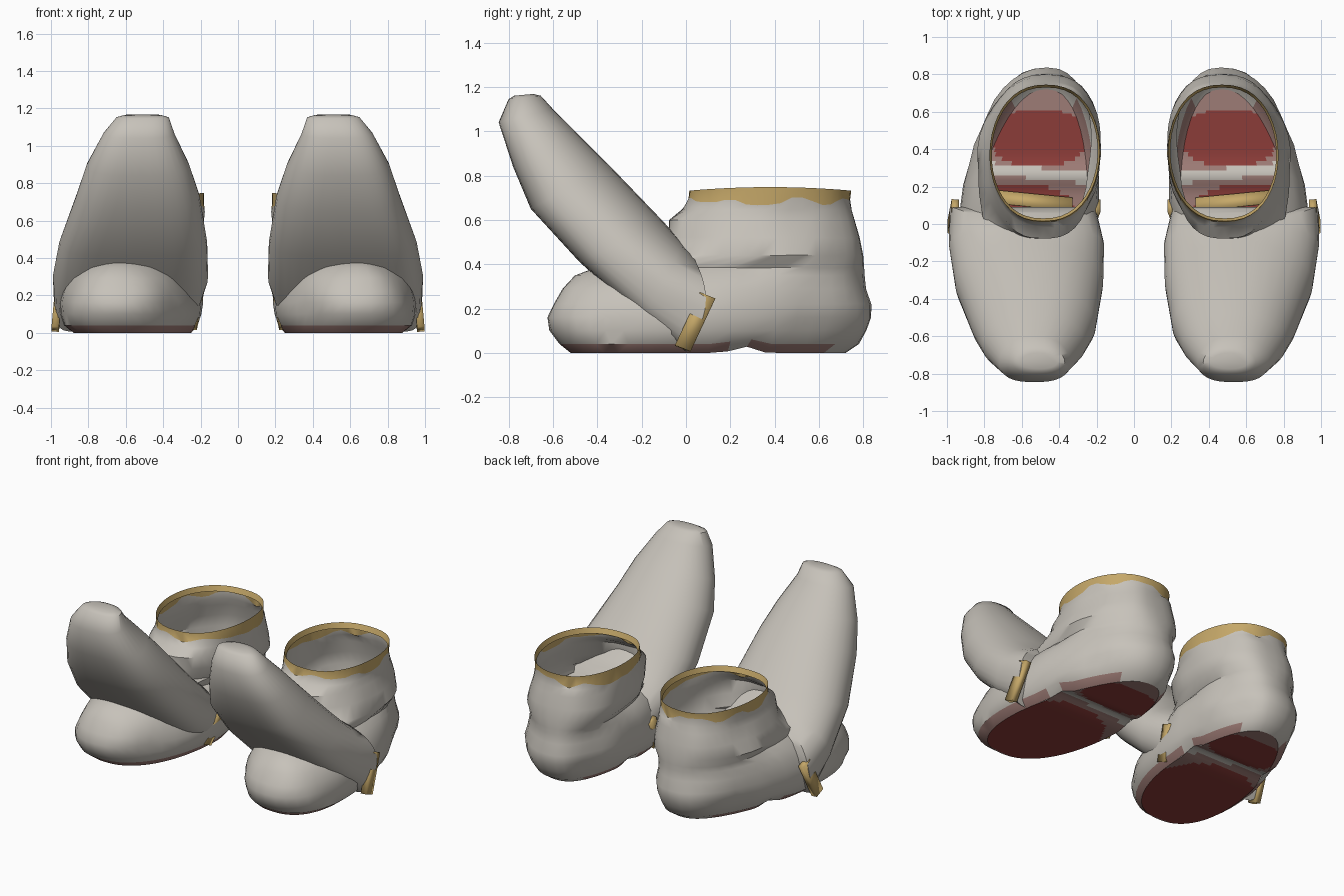
import bpy, bmesh, math
from mathutils import Vector, noise

cube = bpy.data.objects.get("Cube")
if cube:
    bpy.data.objects.remove(cube, do_unlink=True)


def material(name, rgb):
    m = bpy.data.materials.new(name)
    m.use_nodes = True
    m.diffuse_color = (*rgb, 1)
    m.node_tree.nodes["Principled BSDF"].inputs["Base Color"].default_value = (*rgb, 1)
    return m


GREY, GOLD, RED, MAUVE = range(4)
MATS = [material("warm_grey", (.57, .54, .49)), material("dull_gold", (.56, .39, .14)),
        material("sole_red", (.26, .045, .04)), material("sole_border", (.34, .2, .18))]


def build(name, rows, side, rule, closed=True, caps=False, angle=40):
    """Skin rows of points into one mesh, mirrored for the right shoe."""
    bm = bmesh.new()
    grid = [[bm.verts.new((p[0] * side, p[1], p[2])) for p in row] for row in rows]
    n = len(grid[0])
    for a, b in zip(grid, grid[1:]):
        for i in range(n if closed else n - 1):
            j = (i + 1) % n
            bm.faces.new((a[i], a[j], b[j], b[i]))
    if caps:
        bm.faces.new(grid[0])
        # the far end is closed with level strips between its two flanks
        end, q = grid[-1], n // 4
        for i in range(-q, q):
            a, b = end[i % n], end[(i + 1) % n]
            c, d = end[(2 * q - i - 1) % n], end[(2 * q - i) % n]
            bm.faces.new(list(dict.fromkeys((a, b, c, d))))
    bmesh.ops.remove_doubles(bm, verts=bm.verts, dist=.0005)
    bmesh.ops.recalc_face_normals(bm, faces=bm.faces)
    for f in bm.faces:
        c = f.calc_center_median()
        f.material_index = rule(Vector((c.x * side, c.y, c.z)))
    me = bpy.data.meshes.new(name)
    bm.to_mesh(me)
    bm.free()
    for m in MATS:
        me.materials.append(m)
    ob = bpy.data.objects.new(name, me)
    bpy.context.collection.objects.link(ob)
    bpy.ops.object.select_all(action='DESELECT')
    ob.select_set(True)
    bpy.context.view_layer.objects.active = ob
    bpy.ops.object.shade_smooth_by_angle(angle=math.radians(angle))
    return ob


def power(v, p):
    return math.copysign(abs(v) ** p, v)


# Boot rings: height, front y, back y, front half width, back half width, front centre x
RINGS = [(0, -.52, .72, .35, .25, .63), (.04, -.57, .78, .395, .29, .645),
         (.1, -.61, .81, .405, .32, .65), (.16, -.62, .835, .40, .34, .65),
         (.22, -.60, .84, .38, .35, .645), (.29, -.56, .815, .34, .35, .64),
         (.35, -.50, .81, .27, .35, .63), (.385, -.42, .81, .20, .35, .62),
         (.44, -.12, .805, .30, .34, .57), (.52, -.08, .785, .30, .33, .51),
         (.60, -.08, .76, .29, .31, .49), (.645, -.02, .745, .29, .30, .48),
         (.68, .01, .74, .295, .295, .48), (.74, .015, .745, .295, .295, .485),
         (.705, .03, .73, .283, .283, .485)]
BACK_X = .47


def outline(ring, s, c):
    z, yf, yb, hf, hb, cf = ring
    f = (s + 1) / 2
    x = cf + (BACK_X - cf) * f + (hf + (hb - hf) * f) * c
    return Vector((x, yf + (yb - yf) * f, z))


def arch(y):
    return .03 * math.exp(-((y - .26) / .06) ** 2)


def boot_rows():
    rows, n = [], 44
    for k, ring in enumerate(RINGS):
        row = []
        for i in range(n):
            t = math.tau * i / n
            p = outline(ring, math.sin(t), power(math.cos(t), .85))
            if k < 2:
                p.z += arch(p.y)
            elif k < 12:
                d = noise.noise_vector(p * 5) * .02
                p += Vector((d.x, d.y, d.z * .3))
            elif k == 12:
                p.z += .04 * noise.noise(p * 8)
            else:
                p.z += .008 * math.cos(2 * t)
            row.append(p)
        rows.append(row)
    return rows


def boot_rule(c):
    if c.z > .685:
        return GOLD
    return MAUVE if c.z < .035 and (c.y < .2 or .3 < c.y < .62) else GREY


# Sole grid across the lowest ring
def sole_rows():
    rows, n, cols = [], 72, 36
    for i in range(n + 1):
        t = math.pi * (i / n - .5)
        row = []
        for k in range(cols + 1):
            p = outline(RINGS[0], math.sin(t), power(math.cos(t), .85) * (2 * k / cols - 1))
            p.z += arch(p.y)
            row.append(p)
        rows.append(row)
    return rows


def sole_rule(c):
    toe = abs((c.x - .6) / .34) ** 2.6 + abs((c.y + .15) / .36) ** 2.6
    heel = abs((c.x - .51) / .25) ** 2.6 + abs((c.y - .46) / .15) ** 2.6
    if toe < 1 or heel < 1:
        return RED
    return GREY if .24 < c.y - .1 * (c.x - .5) < .3 else MAUVE


# Tall tongue sections: lower y, z; upper y, z; centre x, half width, backward bow
TONGUE = [(-.775, 1.16, -.69, 1.168, .51, .10, 0), (-.80, 1.145, -.655, 1.16, .51, .14, 0),
          (-.845, 1.04, -.60, 1.10, .53, .19, 0), (-.78, .84, -.47, .97, .535, .275, 0),
          (-.70, .65, -.34, .84, .535, .33, 0), (-.48, .41, -.1, .59, .56, .395, 0),
          (-.2, .16, -.02, .5, .575, .415, .02), (0, .005, .02, .46, .595, .39, .08)]


def tongue_rows():
    rows, n = [], 32
    for k, (ly, lz, uy, uz, cx, hw, bow) in enumerate(TONGUE):
        row = []
        for i in range(n):
            t = math.tau * i / n
            s, c = math.sin(t), math.cos(t)
            v = ((1 + s) / 2) ** 1.25
            # flanks run from rounded at the tip to square at the base
            lower = 1.2 - (.15 if c > 0 else .12) * k
            x = cx + hw * power(c, .85 if s > 0 else lower)
            row.append((x, ly + (uy - ly) * v + bow * math.sin(math.pi * v), lz + (uz - lz) * v))
        rows.append(row)
    return rows


# Trim bands: centre path, thickness
TRIMS = {"outer_strap": ([(.955, .097, .258), (.977, -.015, .02)], .04),
         "inner_strap": ([(.195, .097, .24), (.235, -.005, .03)], .03),
         "inside_band": ([(.79, .15, .04), (.33, .105, .04)], .008)}


def trim_rows(path):
    w = Vector((0, .035, -.014))
    return [[Vector(p) - w, Vector(p) + w] for p in path]


for side, label in ((1, "left"), (-1, "right")):
    build(label + "_boot", boot_rows(), side, boot_rule)
    build(label + "_sole", sole_rows(), side, sole_rule, closed=False)
    build(label + "_tongue", tongue_rows(), side, lambda c: GREY, caps=True, angle=50)
    for part, (path, thick) in TRIMS.items():
        trim = build(f"{label}_{part}", trim_rows(path), side, lambda c: GOLD,
                     closed=False, angle=20)
        mod = trim.modifiers.new("thickness", 'SOLIDIFY')
        mod.thickness = thick
        mod.offset = 0
